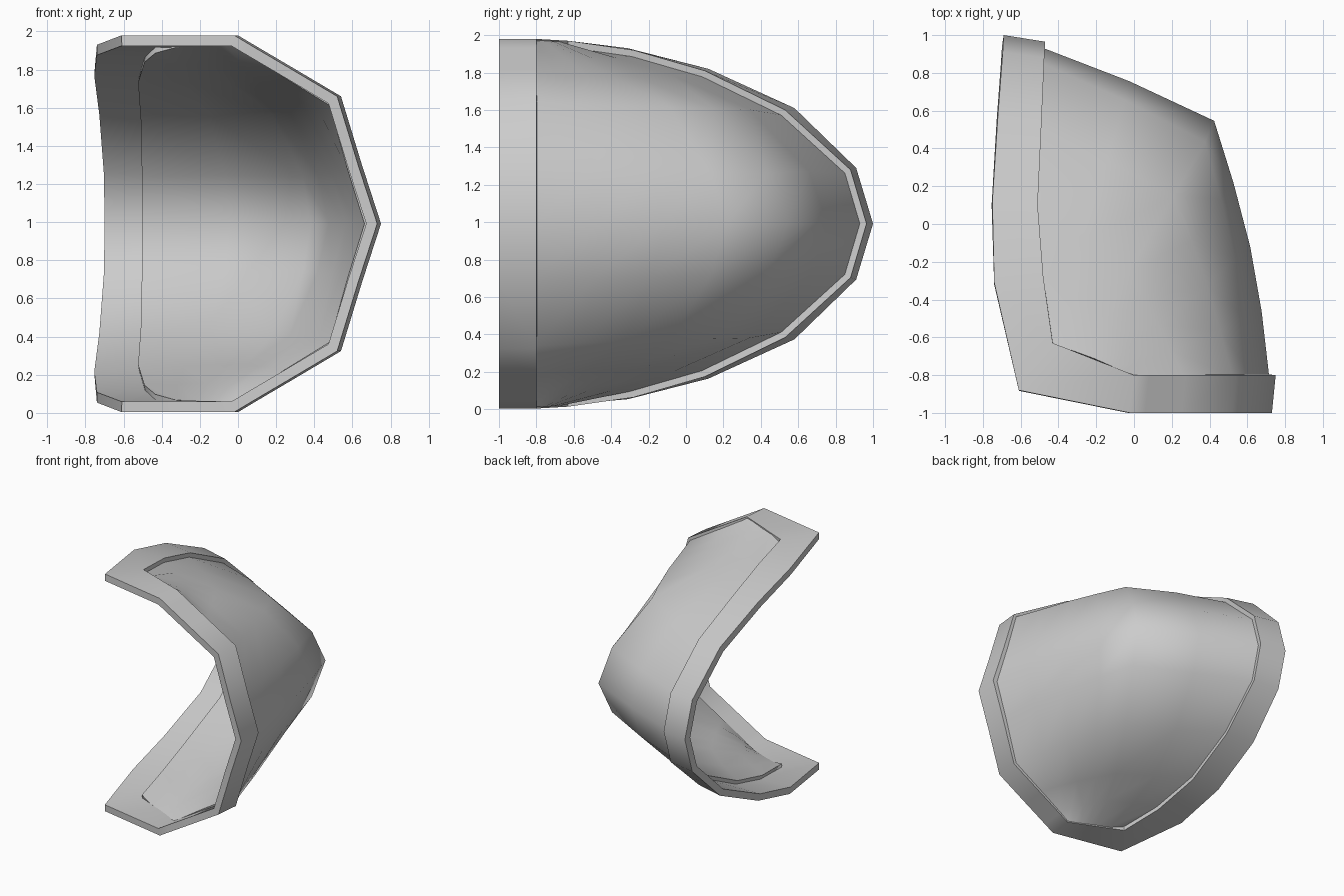
import bpy, bmesh, math
from mathutils import Vector

if "Cube" in bpy.data.objects:
    bpy.data.objects.remove(bpy.data.objects["Cube"])

grey = bpy.data.materials.new("plain_grey")
grey.use_nodes = True
grey.diffuse_color = (0.6, 0.6, 0.6, 1)
grey.node_tree.nodes["Principled BSDF"].inputs["Base Color"].default_value = (0.6, 0.6, 0.6, 1)

MIDDLE = .992   # height of the mirror plane
SINK = .035     # depth of the panel below the band

# Upper half of each guide line, from the middle height up to the top corner
side_outer = [(-.69, 1, MIDDLE), (-.695, .91, 1.29), (-.72, .58, 1.61),
              (-.75, .12, 1.82), (-.74, -.31, 1.93), (-.61, -.88, 1.98)]
side_inner = [(-.47, .965, MIDDLE), (-.475, .88, 1.28), (-.49, .53, 1.6),
              (-.51, .1, 1.81), (-.48, -.28, 1.92), (-.43, -.63, 1.97)]
ridge = [(.45, .57, MIDDLE), (.4, .455, 1.28), (.225, .16, 1.635),
         (-.02, -.25, 1.81), (-.13, -.48, 1.905), (-.21, -.71, 1.975)]
front_inner = [(.75, -.8, MIDDLE), (.65, -.8, 1.3), (.54, -.8, 1.66),
               (.27, -.8, 1.82), (.08, -.8, 1.932), (0, -.8, 1.98)]


def vectors(points):
    return [Vector(p) for p in points]


side_outer, side_inner, ridge, front_inner = map(
    vectors, (side_outer, side_inner, ridge, front_inner))
front_outer = [p + Vector((-.02, -.2, 0)) for p in front_inner]


def flip(p):
    return Vector((p.x, p.y, 2 * MIDDLE - p.z))


def shell(name, rows, closed, sinks, thickness):
    """Skin rows of points, sink each point inward, then give thickness."""
    bm = bmesh.new()
    grid = [[bm.verts.new(p) for p in row] for row in rows]
    pairs = list(zip(grid, grid[1:]))
    if closed:
        pairs.append((grid[-1], grid[0]))
    for a, b in pairs:
        for i in range(len(a) - 1):
            bm.faces.new((a[i], a[i + 1], b[i + 1], b[i]))
    bmesh.ops.recalc_face_normals(bm, faces=bm.faces)
    bm.normal_update()
    # Outward faces point away from the open corner
    centre = Vector((-.6, -.8, MIDDLE))
    if sum((f.calc_center_median() - centre).dot(f.normal) for f in bm.faces) < 0:
        bmesh.ops.reverse_faces(bm, faces=bm.faces)
        bm.normal_update()
    normals = [[v.normal.copy() for v in row] for row in grid]
    for verts, dirs, depths in zip(grid, normals, sinks):
        for v, n, depth in zip(verts, dirs, depths):
            v.co -= n * depth
    mesh = bpy.data.meshes.new(name)
    bm.to_mesh(mesh)
    bm.free()
    mesh.materials.append(grey)
    obj = bpy.data.objects.new(name, mesh)
    bpy.context.collection.objects.link(obj)
    solid = obj.modifiers.new("thickness", "SOLIDIFY")
    solid.thickness = thickness
    solid.offset = -1
    solid.use_even_offset = True
    bpy.ops.object.select_all(action="DESELECT")
    obj.select_set(True)
    bpy.context.view_layer.objects.active = obj
    bpy.ops.object.modifier_apply(modifier=solid.name)
    bpy.ops.object.shade_smooth_by_angle(angle=math.radians(60))


# Raised band that runs right round the edge
half = list(zip(side_outer, side_inner)) + list(zip(front_outer, front_inner))[::-1]
lower = [(flip(a), flip(b)) for a, b in half[1:-1]]
band_rows = half + lower[::-1]
shell("edge_band", band_rows, True, [(0, 0)] * len(band_rows), .055)

# Domed panel set below the band, rising almost flush at the corner tips
panel_rows, panel_sinks = [], []
for i, (a, r, b) in enumerate(zip(side_inner, ridge, front_inner)):
    rise = i / 5
    swell = Vector((0, .02, .025 * math.sin(math.pi * rise))) * (1 - rise)
    row = [a, a.lerp(r, .5) + swell, r]
    for t in (.25, .5, .75):
        bulge = .05 * math.sin(math.pi * t) * (1 - rise)
        row.append(r.lerp(b, t) + Vector((bulge, 0, 0)))
    panel_rows.append(row + [b])
    edge = SINK - .027 * rise
    inner = edge if i == 5 else SINK
    panel_sinks.append([SINK] + [inner] * 5 + [edge])
mirrored = [[flip(p) for p in row] for row in panel_rows[1:]]
shell("domed_panel", panel_rows[::-1] + mirrored, False,
      panel_sinks[::-1] + panel_sinks[1:], .05)
